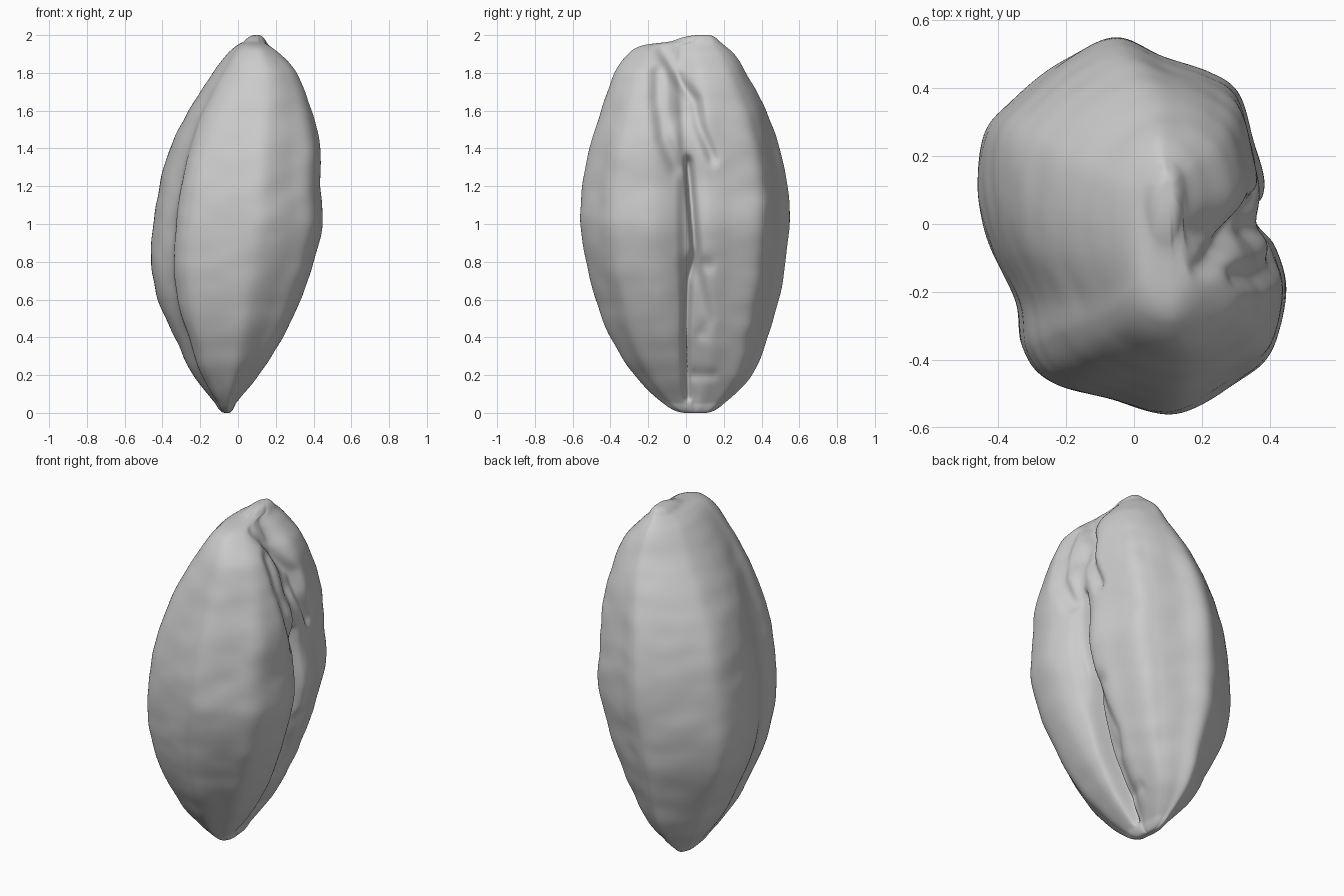
import bpy, bmesh, math
from mathutils import Vector, noise

if "Cube" in bpy.data.objects:
    bpy.data.objects.remove(bpy.data.objects["Cube"])

AROUND, RINGS = 260, 150

# Silhouette limits at each height: z, x min, x max, y min, y max
LIMITS = [(0, -.07, -.05, 0, .1), (.05, -.12, -.01, -.12, .2),
          (.2, -.24, .11, -.27, .35), (.4, -.335, .235, -.4, .43),
          (.6, -.42, .33, -.48, .49), (.8, -.455, .4, -.53, .53),
          (1, -.445, .45, -.555, .55), (1.2, -.415, .435, -.545, .54),
          (1.4, -.36, .435, -.51, .495), (1.6, -.265, .4, -.455, .425),
          (1.8, -.135, .33, -.385, .32), (1.9, -.06, .24, -.31, .255),
          (1.95, 0, .18, -.22, .2), (1.965, .03, .16, -.08, .18),
          (2, .09, .11, .07, .12)]

# Lobed cross-section, counterclockwise from the groove side
SECTION = [(.365, .01), (.385, .12), (.355, .24), (.31, .39), (.22, .455),
           (.08, .505), (-.06, .555), (-.2, .49), (-.36, .37), (-.44, .27),
           (-.455, .1), (-.42, -.07), (-.345, -.235), (-.325, -.37), (-.25, -.465),
           (-.08, -.515), (.12, -.555), (.31, -.46), (.4, -.395), (.44, -.3),
           (.455, -.17), (.42, -.06)]

# Creases on the +x face: width, depth, path of (y, z)
CREASES = [
    (.018, .08, [(.01, .08), (0, .4), (.01, .7), (.05, .85), (.03, 1.1), (.01, 1.33)]),
    (.06, .03, [(.04, .1), (.06, .5), (.04, .75)]),
    (.09, .06, [(-.02, 1.6), (-.03, 1.75), (-.03, 1.95)]),
    (.04, .035, [(-.05, 1.3), (-.12, 1.45), (-.15, 1.65), (-.15, 1.8)]),
    (.03, .035, [(.14, 1.35), (.07, 1.52), (.05, 1.65), (-.03, 1.75), (-.13, 1.92)]),
    (.03, .015, [(.04, .2), (.14, .2)]),
    (.03, .015, [(.09, .42), (.12, .5), (.05, .8), (.12, .78)]),
]


def spline(p0, p1, p2, p3, t):
    """Catmull-Rom blend of four tuples."""
    return [.5 * (2 * b + (c - a) * t + (2 * a - 5 * b + 4 * c - d) * t * t
                  + (3 * b - a - 3 * c + d) * t ** 3)
            for a, b, c, d in zip(p0, p1, p2, p3)]


def smooth(low, high, value):
    t = min(1, max(0, (value - low) / (high - low)))
    return t * t * (3 - 2 * t)


def limits_at(z):
    i = max(k for k in range(len(LIMITS) - 1) if LIMITS[k][0] <= z)
    a, b = LIMITS[i], LIMITS[i + 1]
    h = b[0] - a[0]
    t = (z - a[0]) / h
    if i in (0, len(LIMITS) - 2):      # rounded tips
        t = math.sqrt(t) if i == 0 else 1 - math.sqrt(1 - t)
        return [p + (q - p) * t for p, q in zip(a, b)][1:]
    before, after = LIMITS[i - 1], LIMITS[i + 2]
    result = []
    for o, p, q, r in list(zip(before, a, b, after))[1:]:
        m0 = (q - o) / (b[0] - before[0]) * h
        m1 = (r - p) / (after[0] - a[0]) * h
        result.append(p + m0 * t + (3 * (q - p) - 2 * m0 - m1) * t * t
                      + (2 * (p - q) + m0 + m1) * t ** 3)
    return result


def section_at(s, z):
    n = len(SECTION)
    i = int(s * n)
    x, y = spline(*[SECTION[(i + k) % n] for k in (-1, 0, 1, 2)], s * n - i)
    u, v = x / .455, y / .555
    # Lobes merge towards the top, staying fuller at the front of the groove side
    r = math.hypot(u, v)
    power = 2.3 if u > 0 > v else 2
    plain = ((abs(u) / r) ** power + (abs(v) / r) ** power) ** (-1 / power)
    scale = 1 + (plain / r - 1) * .6 * smooth(1.3, 1.8, z)
    return u * scale, v * scale


def path_distance(y, z, path):
    p, best = Vector((y, z)), 9
    for a, b in zip(path, path[1:]):
        a, b = Vector(a), Vector(b)
        t = max(0, min(1, (p - a).dot(b - a) / (b - a).length_squared))
        best = min(best, (p - a.lerp(b, t)).length)
    return best


def surface_point(s, z):
    x0, x1, y0, y1 = limits_at(z)
    u, v = section_at(s, z)
    x = (x0 + x1) / 2 + u * (x1 - x0) / 2
    y = (y0 + y1) / 2 + v * (y1 - y0) / 2
    fade = min(1, max(0, (x1 - x0) / .4))
    # Fine crosswise wrinkles and broad dents
    bump = (.005 * noise.noise(Vector((x * 6, y * 6, z * 10)))
            + .007 * noise.noise(Vector((x * 3 + 5, y * 3, z * 2)))) * fade
    x, y = x + u * bump, y + v * bump
    # Folded groove pressed into one side
    side = smooth(.1, .7, u)
    if side:
        cut = sum(d * math.exp(-(path_distance(y, z, path) / w) ** 2)
                  for w, d, path in CREASES)
        x -= side * fade * cut
    return x, y, z


# Kernel body, with rings bunched towards both tips
bm = bmesh.new()
rings = []
for j in range(RINGS):
    z = 1 - math.cos(math.pi * (j + .3) / (RINGS - .4))
    rings.append([bm.verts.new(surface_point(k / AROUND, z)) for k in range(AROUND)])
for low, high in zip(rings, rings[1:]):
    for k in range(AROUND):
        m = (k + 1) % AROUND
        bm.faces.new((low[k], low[m], high[m], high[k]))
bm.faces.new(rings[0][::-1])
bm.faces.new(rings[-1])
mesh = bpy.data.meshes.new("kernel")
bm.to_mesh(mesh)
bm.free()
kernel = bpy.data.objects.new("kernel", mesh)
bpy.context.collection.objects.link(kernel)

# Even grey finish
grey = bpy.data.materials.new("plain_grey")
grey.use_nodes = True
grey.diffuse_color = (.6, .6, .6, 1)
grey.node_tree.nodes["Principled BSDF"].inputs["Base Color"].default_value = (.6, .6, .6, 1)
mesh.materials.append(grey)

# Relax the surface and shade it smooth
relax = kernel.modifiers.new("relax", "SMOOTH")
relax.factor, relax.iterations = .5, 4
bpy.context.view_layer.objects.active = kernel
kernel.select_set(True)
bpy.ops.object.shade_smooth()
